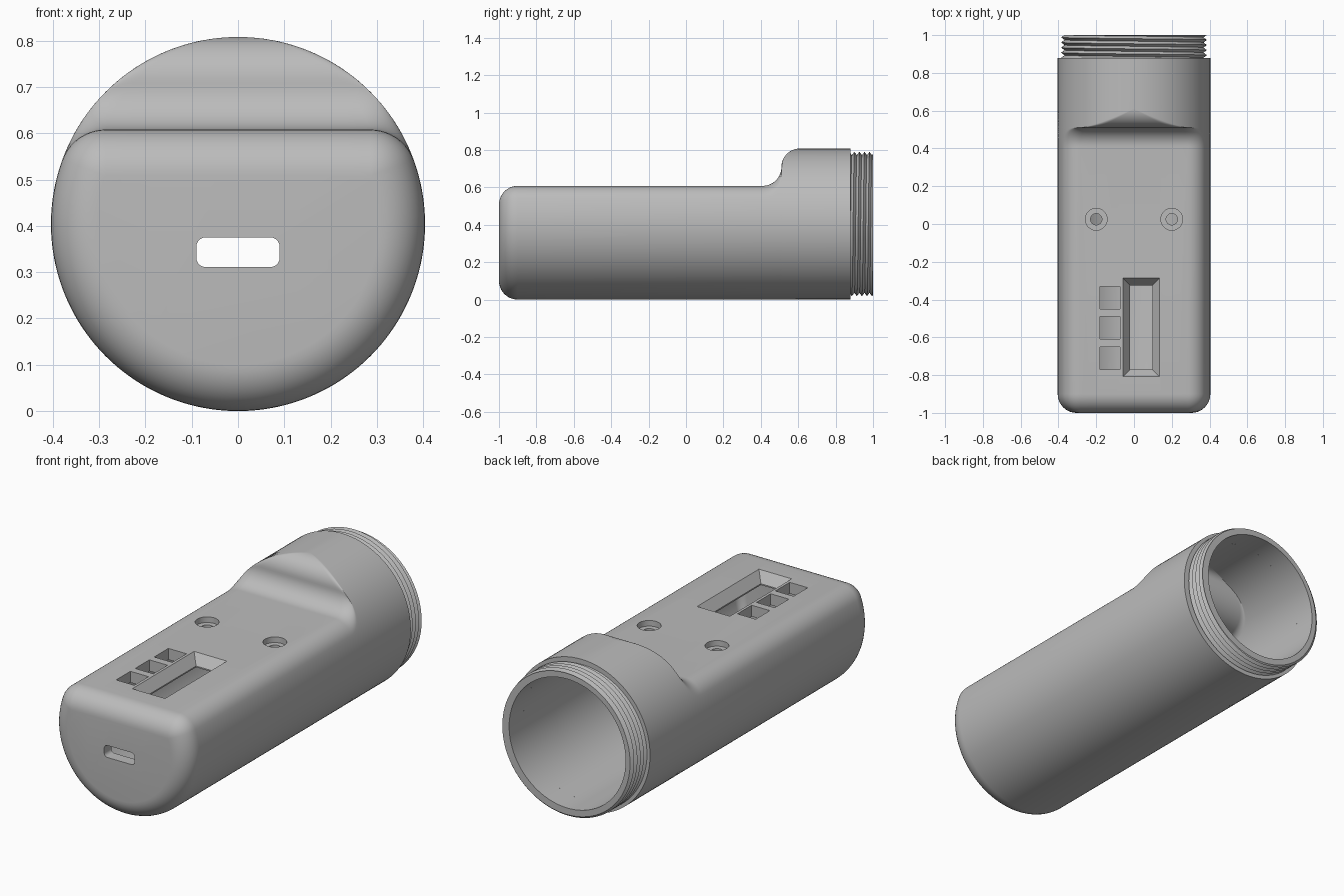
import bpy, bmesh
from math import sin, cos, pi, sqrt, atan2, radians

if "Cube" in bpy.data.objects:
    bpy.data.objects.remove(bpy.data.objects["Cube"])

R = 0.404          # barrel radius, also its axis height
FLAT = 0.608       # height of the flat top
FILLET = 0.1
WALL = 0.06
BORE = R - WALL
SHOULDER = 0.88    # where the barrel ends and the thread begins

grey = bpy.data.materials.new("plain grey")
grey.use_nodes = True
grey.diffuse_color = (0.5, 0.5, 0.5, 1)
grey.node_tree.nodes["Principled BSDF"].inputs["Base Color"].default_value = (0.5, 0.5, 0.5, 1)


def make_object(name, bm):
    bmesh.ops.remove_doubles(bm, verts=bm.verts, dist=1e-5)
    bmesh.ops.recalc_face_normals(bm, faces=bm.faces)
    mesh = bpy.data.meshes.new(name)
    bm.to_mesh(mesh)
    bm.free()
    mesh.materials.append(grey)
    obj = bpy.data.objects.new(name, mesh)
    bpy.context.collection.objects.link(obj)
    return obj


def loft(name, rings, caps=True):
    """Skin closed rings of equal point count."""
    bm = bmesh.new()
    rows = [[bm.verts.new(p) for p in ring] for ring in rings]
    for a, b in zip(rows, rows[1:]):
        for i in range(len(a)):
            j = (i + 1) % len(a)
            bm.faces.new((a[i], a[j], b[j], b[i]))
    if caps:
        bm.faces.new(rows[0])
        bm.faces.new(rows[-1])
    return make_object(name, bm)


def arc(cx, cy, r, start, end, n):
    """Points on an arc, angles in degrees."""
    angles = [radians(start + (end - start) * i / n) for i in range(n + 1)]
    return [(cx + r * cos(a), cy + r * sin(a)) for a in angles]


def section(y, height, inset):
    """Circle with a flat top and rounded shoulders, shrunk by inset."""
    rad, top, r = R - inset, height - R, max(FILLET - inset, 0)
    cz = top - r
    cx = sqrt(max((rad - r) ** 2 - cz ** 2, 0))
    a = atan2(cz, cx) * 180 / pi
    half = [(cx * i / 6, top) for i in range(6)]
    half += arc(cx, cz, r, 90, a, 10)
    half += arc(0, 0, rad, a, -90, 44)[1:]
    ring = half + [(-x, z) for x, z in half[-2:0:-1]]
    return [(x, y, z + R) for x, z in ring]


def skin(inset):
    """Sections from the rounded front to the shoulder."""
    r = FILLET - inset
    rings = [section(y, FLAT - d, d) for y, d in arc(FILLET - 1, FILLET, r, 180, 270, 10)]
    mid = FLAT + FILLET
    slope = arc(0.41, mid, FILLET + inset, -90, 0, 14)
    slope += arc(0.61, mid, r, 180, 90, 14)[1:]
    rings += [section(y, z, inset) for y, z in slope]
    return rings + [section(SHOULDER, 2 * R - inset, inset)]


# hollow body: outside skin, back rim, inside skin
body = loft("body", skin(0) + skin(WALL)[::-1])


def cut(cutter):
    mod = body.modifiers.new("cut", "BOOLEAN")
    mod.operation = "DIFFERENCE"
    mod.solver = "EXACT"
    mod.object = cutter
    cutter.hide_render = True
    bpy.context.view_layer.objects.active = body
    bpy.ops.object.modifier_apply(modifier=mod.name)
    bpy.data.objects.remove(cutter)


def rect(x0, x1, y0, y1, z, grow=0):
    x0, x1, y0, y1 = x0 - grow, x1 + grow, y0 - grow, y1 + grow
    return [(x0, y0, z), (x1, y0, z), (x1, y1, z), (x0, y1, z)]


# screw holes with counterbores
for x in (-0.2, 0.2):
    for r, low in ((0.058, FLAT - 0.03), (0.03, 0.5)):
        circle = arc(x, 0.025, r, 0, 360, 40)[:-1]
        cut(loft("hole_cutter", [[(px, py, z) for px, py in circle] for z in (low, 0.7)]))

# bevelled display window
window = (-0.02, 0.097, -0.77, -0.325)
steps = ((0.5, 0), (0.555, 0), (FLAT + 0.001, 0.039), (0.7, 0.039))
cut(loft("window_cutter", [rect(*window, z, g) for z, g in steps]))

# three button openings
for y in (-0.39, -0.55, -0.71):
    cut(loft("button_cutter", [rect(-0.18, -0.073, y - 0.06, y + 0.06, z) for z in (0.5, 0.7)]))

# rounded port slot in the front
slot = []
for cx, cz, start in ((0.07, 0.355, 0), (-0.07, 0.355, 90), (-0.07, 0.331, 180), (0.07, 0.331, 270)):
    slot += arc(cx, cz, 0.02, start, start + 90, 6)
cut(loft("slot_cutter", [[(x, y, z) for x, z in slot] for y in (-1.1, -0.8)]))

# screw thread collar: helical ridges outside, plain bore inside
PITCH, CREST, ROOT, N = 0.027, 0.386, 0.368, 96


def thread_column(i):
    turn = i / N
    a = 2 * pi * turn
    points = [(BORE, SHOULDER)]
    for k in range(-3, 12):
        y = min(max(SHOULDER + PITCH * (k / 2 + turn), SHOULDER), 1)
        phase = ((y - SHOULDER) / PITCH - turn) % 1
        points.append((ROOT + (CREST - ROOT) * (1 - abs(2 * phase - 1)), y))
    points.append((BORE, 1))
    return [(r * cos(a), y, R + r * sin(a)) for r, y in points]


collar = loft("thread_collar", [thread_column(i) for i in range(N + 1)], caps=False)

for obj in (body, collar):
    bpy.ops.object.select_all(action="DESELECT")
    obj.select_set(True)
    bpy.context.view_layer.objects.active = obj
    bpy.ops.object.shade_smooth_by_angle(angle=radians(30))
